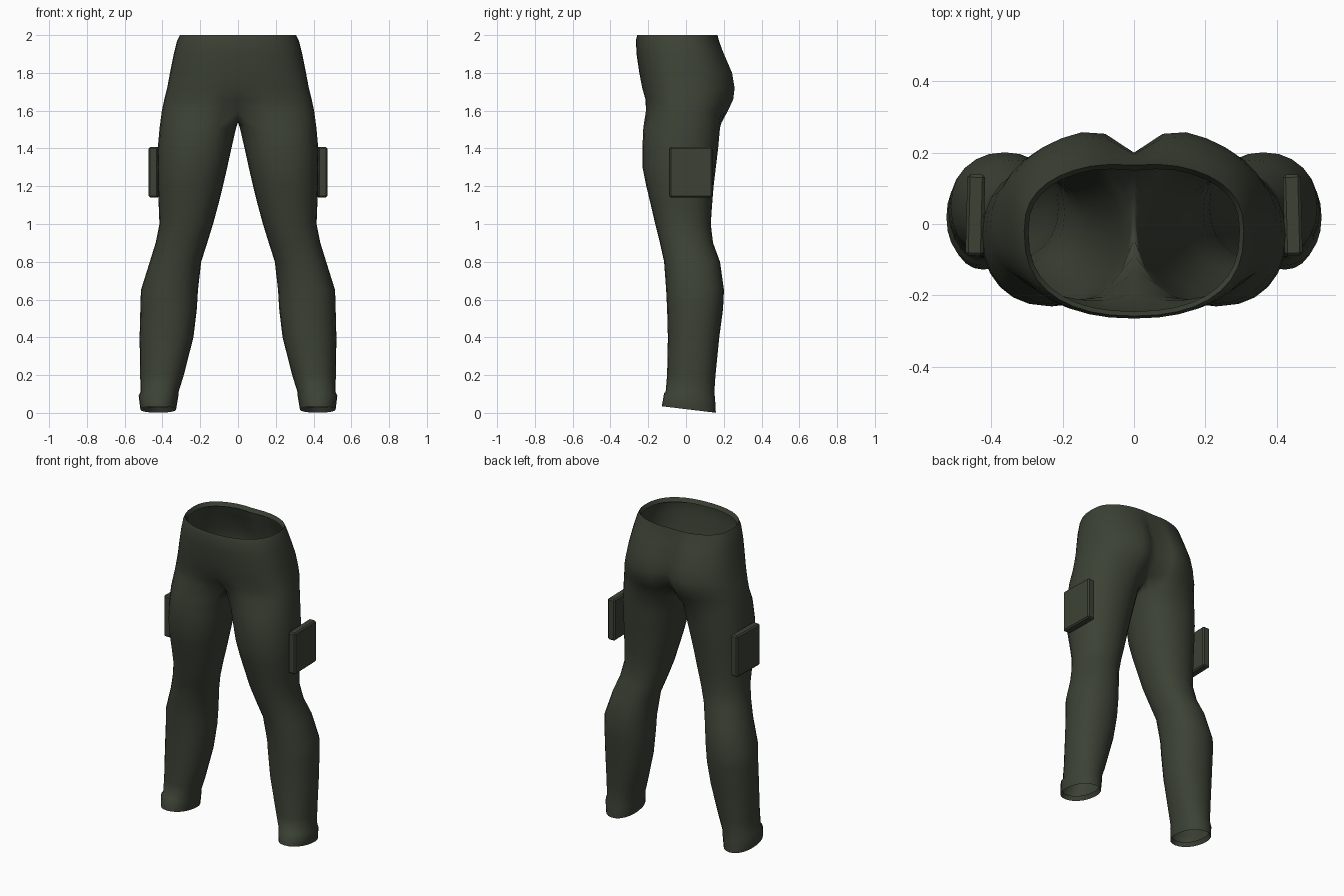
import bpy, bmesh, math
from mathutils import Matrix

if "Cube" in bpy.data.objects:
    bpy.data.objects.remove(bpy.data.objects["Cube"])

cloth = bpy.data.materials.new("dark olive cloth")
cloth.diffuse_color = (0.045, 0.054, 0.036, 1)
cloth.use_nodes = True
cloth.node_tree.nodes["Principled BSDF"].inputs["Base Color"].default_value = cloth.diffuse_color

OUT, INN = 19, 5      # points on the outer arc and on the inner thigh

# hips: z, half width, front y, back y, front seam y, back seam y
HIPS = [
    (1.975, .296, -.245, .160, -.245, .150),
    (2.000, .308, -.258, .172, -.258, .165),
    (1.972, .322, -.265, .180, -.265, .168),
    (1.900, .340, -.262, .213, -.262, .178),
    (1.800, .360, -.247, .258, -.247, .195),
    (1.720, .375, -.235, .272, -.232, .200),
    (1.660, .390, -.222, .264, -.195, .190),
    (1.600, .403, -.222, .235, -.135, .140),
]
# leg: z, inner x, outer x, front y, back y
LEG = [
    (1.51, .010, .415, -.226, .180),
    (1.40, .035, .425, -.231, .170),
    (1.30, .057, .427, -.230, .158),
    (1.20, .080, .425, -.210, .146),
    (1.10, .105, .420, -.186, .138),
    (1.00, .132, .416, -.163, .131),
    (0.90, .163, .436, -.138, .143),
    (0.80, .195, .467, -.116, .180),
    (0.65, .212, .514, -.105, .201),
    (0.55, .218, .517, -.100, .196),
    (0.40, .236, .521, -.096, .176),
    (0.20, .287, .518, -.100, .156),
    (0.11, .315, .516, -.108, .150),
    (0.09, .316, .526, -.116, .154),
    (0.018, .328, .517, -.128, .158),
    (0.045, .340, .505, -.115, .145),
]


def spow(v, p):
    return math.copysign(abs(v) ** p, v)


def hip_ring(bm, z, a, yf, yb, sf, sb):
    """Open half ring from the front seam round the side to the back seam."""
    ring, yc = [], -0.02
    for i in range(OUT):
        t = math.pi * i / (OUT - 1)
        s = 0 if i in (0, OUT - 1) else math.sin(t)
        x, c = a * spow(s, .88), spow(math.cos(t), .8)
        dip = math.exp(-(x / .065) ** 2)
        if c > 0:
            y = yc + (yf - yc) * c + (sf - yf) * dip
        else:
            y = yc - (yb - yc) * c + (sb - yb) * dip
        ring.append(bm.verts.new((x, y, z)))
    return ring


def leg_ring(bm, z, xi, xo, yf, yb):
    """Closed ring, starting at the front inner side."""
    cx, cy, rx, ry = (xi + xo) / 2, (yf + yb) / 2, (xo - xi) / 2, (yb - yf) / 2
    ring = []
    for i in range(OUT + INN):
        t = math.radians(-135 + 15 * i)
        y = cy + ry * spow(math.sin(t), .93)
        tilt = -.12 * (y - cy) if z < .1 else 0
        ring.append(bm.verts.new((cx + rx * spow(math.cos(t), .93), y, z + tilt)))
    return ring


def bridge(bm, a, b, closed):
    n = len(a)
    for i in range(n if closed else n - 1):
        j = (i + 1) % n
        bm.faces.new((a[i], a[j], b[j], b[i]))


def finish(name, bm, angle):
    bmesh.ops.recalc_face_normals(bm, faces=bm.faces)
    mesh = bpy.data.meshes.new(name)
    bm.to_mesh(mesh)
    bm.free()
    mesh.materials.append(cloth)
    ob = bpy.data.objects.new(name, mesh)
    bpy.context.collection.objects.link(ob)
    mirror = ob.modifiers.new("mirror", 'MIRROR')
    mirror.merge_threshold = 0.002
    bpy.ops.object.select_all(action='DESELECT')
    ob.select_set(True)
    bpy.context.view_layer.objects.active = ob
    bpy.ops.object.shade_smooth_by_angle(angle=math.radians(angle))
    return ob


# Trousers: hips, crotch gusset and one leg, mirrored
bm = bmesh.new()
hips = [hip_ring(bm, *row) for row in HIPS]
for a, b in zip(hips, hips[1:]):
    bridge(bm, a, b, False)

crotch = list(hips[-1])
y0, y1, z0 = crotch[-1].co.y, crotch[0].co.y, crotch[0].co.z
for k in range(1, INN + 1):
    f = k / (INN + 1)
    dip = .062 * math.sin(math.pi * f) ** .7
    crotch.append(bm.verts.new((0, y0 + (y1 - y0) * f, z0 - dip)))

rings = [crotch] + [leg_ring(bm, *row) for row in LEG]
for a, b in zip(rings, rings[1:]):
    bridge(bm, a, b, True)
finish("trousers", bm, 60)

# Thigh pockets: slightly turned slabs with softened edges
bm = bmesh.new()
bmesh.ops.create_cube(bm, size=1)
bmesh.ops.scale(bm, vec=(.05, .228, .268), verts=bm.verts)
bmesh.ops.bevel(bm, geom=bm.edges[:], offset=.008, segments=1, affect='EDGES')
bmesh.ops.rotate(bm, matrix=Matrix.Rotation(math.radians(1.5), 3, 'Z'), verts=bm.verts)
bmesh.ops.translate(bm, vec=(.445, .025, 1.274), verts=bm.verts)
finish("thigh_pockets", bm, 30)
